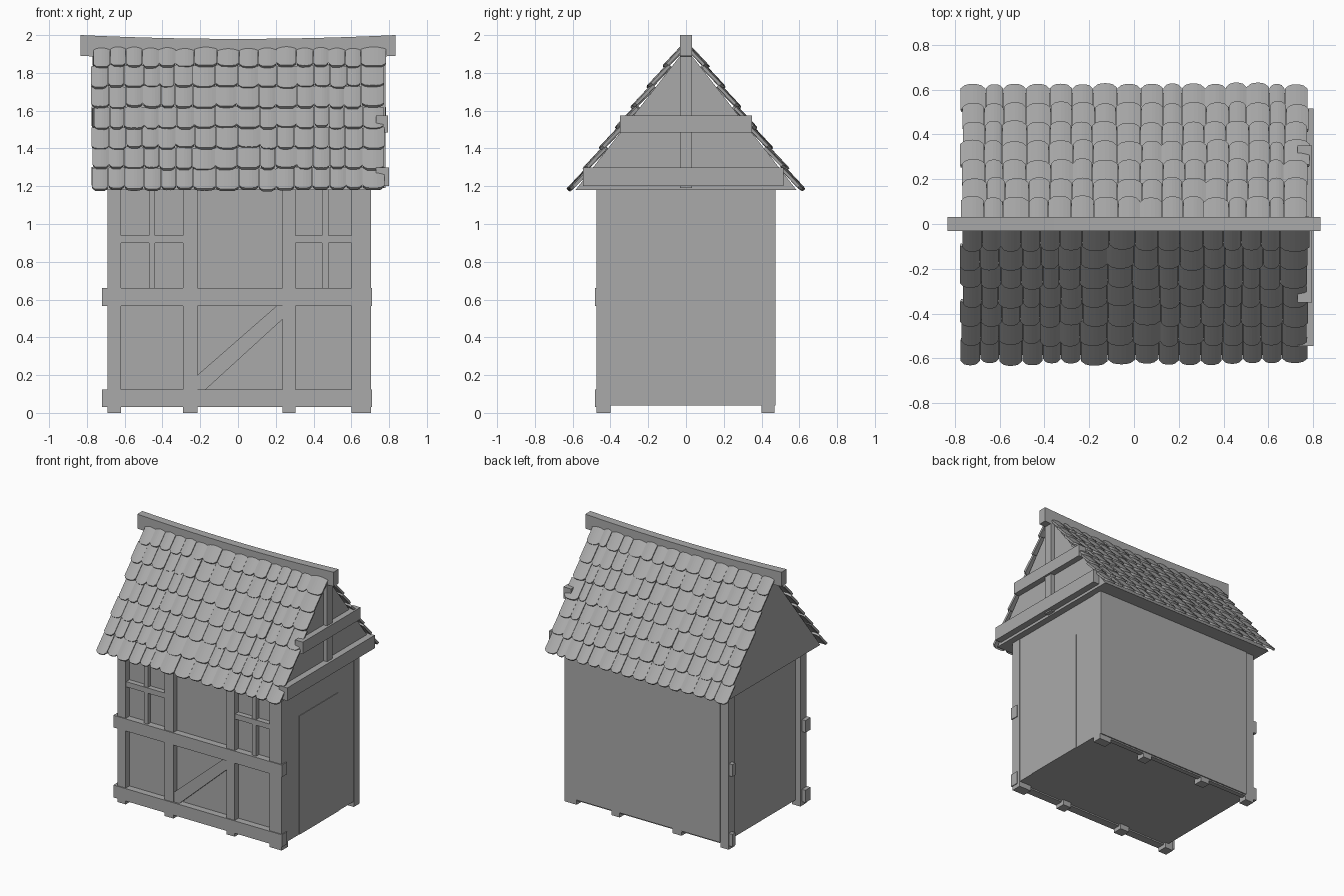
import bpy, bmesh, random
from mathutils import Vector

random.seed(4)
old = bpy.data.objects.get("Cube")
if old:
    bpy.data.objects.remove(old, do_unlink=True)

grey = bpy.data.materials.new("plain_grey")
grey.use_nodes = True
COL = (0.4, 0.4, 0.4, 1)
grey.diffuse_color = COL
grey.node_tree.nodes["Principled BSDF"].inputs["Base Color"].default_value = COL


def finish(name, bm):
    bmesh.ops.recalc_face_normals(bm, faces=bm.faces)
    mesh = bpy.data.meshes.new(name)
    bm.to_mesh(mesh)
    bm.free()
    mesh.materials.append(grey)
    ob = bpy.data.objects.new(name, mesh)
    bpy.context.collection.objects.link(ob)
    return ob


def box(name, x, y, z):
    bm = bmesh.new()
    bmesh.ops.create_cube(bm, size=1)
    for v in bm.verts:
        v.co = Vector([(r[0] + r[1]) / 2 + c * (r[1] - r[0])
                       for c, r in zip(v.co, (x, y, z))])
    return finish(name, bm)


def prism(name, points, offset):
    """Extrude a flat outline along an offset."""
    bm = bmesh.new()
    face = bm.faces.new([bm.verts.new(p) for p in points])
    ext = bmesh.ops.extrude_face_region(bm, geom=[face])
    verts = [g for g in ext["geom"] if isinstance(g, bmesh.types.BMVert)]
    bmesh.ops.translate(bm, verts=verts, vec=offset)
    return finish(name, bm)


EAVE, APEX, HALF = 1.18, 1.93, 0.585

# Walls
box("wall_core", (-0.65, 0.70), (-0.43, 0.46), (0.04, EAVE))
box("back_panel", (-0.62, 0.70), (0.44, 0.475), (0.04, EAVE))
box("side_door", (0.69, 0.704), (-0.26, 0.21), (0.04, 0.95))

# Timber posts, front and back, with feet reaching the ground
for i, x in enumerate([(-0.69, -0.62), (-0.29, -0.215), (0.235, 0.305), (0.60, 0.703)]):
    box(f"front_post_{i}", x, (-0.475, -0.40), (0, EAVE))
    box(f"back_post_{i}", x, (0.40, 0.468), (0, EAVE))

# Horizontal beams
for name, z in (("sill", (0.03, 0.125)), ("middle", (0.567, 0.66))):
    box(f"front_{name}_beam", (-0.72, 0.71), (-0.482, -0.42), z)
    box(f"back_{name}_beam", (-0.72, 0.70), (0.43, 0.466), z)

# Window bars
for side, rail, bar in (("right", (-0.625, -0.28), (-0.47, -0.44)),
                        ("left", (0.30, 0.61), (0.445, 0.48))):
    box(f"{side}_window_rail", rail, (-0.47, -0.42), (0.90, 0.94))
    box(f"{side}_window_bar", bar, (-0.465, -0.42), (0.66, EAVE))

# Diagonal brace
brace = [(-0.215, 0.2), (-0.215, 0.125), (-0.17, 0.125),
         (0.235, 0.495), (0.235, 0.567), (0.205, 0.567)]
prism("diagonal_brace", [(x, -0.468, z) for x, z in brace], (0, 0.05, 0))

# Roof body
prism("roof_body", [(-0.73, -HALF, EAVE), (-0.73, HALF, EAVE), (-0.73, 0, APEX)], (1.48, 0, 0))

# Gable timbers
box("gable_tie_beam", (0.73, 0.80), (-0.545, 0.515), (1.2, 1.3))
box("gable_collar_beam", (0.73, 0.795), (-0.35, 0.35), (1.485, 1.575))
box("gable_king_post", (0.73, 0.78), (-0.033, 0.033), (1.19, 1.92))

# Sagging ridge beam
bm = bmesh.new()
rings = []
STEPS = 14
for i in range(STEPS + 1):
    t = 2 * i / STEPS - 1
    dz = 0.02 * t * t
    rings.append([bm.verts.new((0.833 * t, y, z + dz)) for y, z in
                  ((-0.031, 1.87), (0.031, 1.87), (0.031, 1.98), (-0.031, 1.98))])
for a, b in zip(rings, rings[1:]):
    for k in range(4):
        bm.faces.new((a[k], a[k - 1], b[k - 1], b[k]))
bm.faces.new(rings[0])
bm.faces.new(rings[-1])
finish("ridge_beam", bm)


def add_tile(bm, x0, x1, tip, lift, side):
    """One arched tile with a rounded lower edge."""
    down = Vector((0, side * 0.615, -0.788))
    out = Vector((0, side * 0.788, 0.615))
    segs, rows = 6, []
    for i in range(segs + 1):
        u = 2 * i / segs - 1
        x = x0 + (x1 - x0) * i / segs
        arch = 0.008 * (1 - u * u)
        top = Vector((x, 0, APEX)) + down * (tip - 0.155) + out * (0.012 + lift + arch)
        low = Vector((x, 0, APEX)) + down * (tip - 0.022 * u ** 4) + out * (0.026 + lift + arch)
        rows.append((bm.verts.new(top), bm.verts.new(low)))
    for a, b in zip(rows, rows[1:]):
        quad = (a[0], a[1], b[1], b[0])
        bm.faces.new(quad if side < 0 else quad[::-1])


# Roof tiles: columns of uneven width, slightly shuffled per row
COLS, ROWS = 16, 7
for name, side in (("front_tiles", -1), ("back_tiles", 1)):
    widths = [random.uniform(0.8, 1.25) for _ in range(COLS)]
    edges = [-0.772]
    for w in widths:
        edges.append(edges[-1] + 1.55 * w / sum(widths))
    bm = bmesh.new()
    for r in range(ROWS):
        cuts = [e + random.uniform(-0.008, 0.008) for e in edges]
        for a, b in zip(cuts, cuts[1:]):
            tip = 0.148 + 0.137 * r + random.uniform(-0.008, 0.006)
            add_tile(bm, a + 0.001, b - 0.001, tip, random.uniform(0, 0.008), side)
    ob = finish(name, bm)
    # Solid thickness goes below the outer surface
    up = sum(p.normal.z for p in ob.data.polygons)
    if up < 0:
        ob.data.flip_normals()
    for p in ob.data.polygons:
        if p.normal.z < 0:
            p.flip()
    mod = ob.modifiers.new("thickness", "SOLIDIFY")
    mod.thickness = 0.016
    mod.offset = -1
